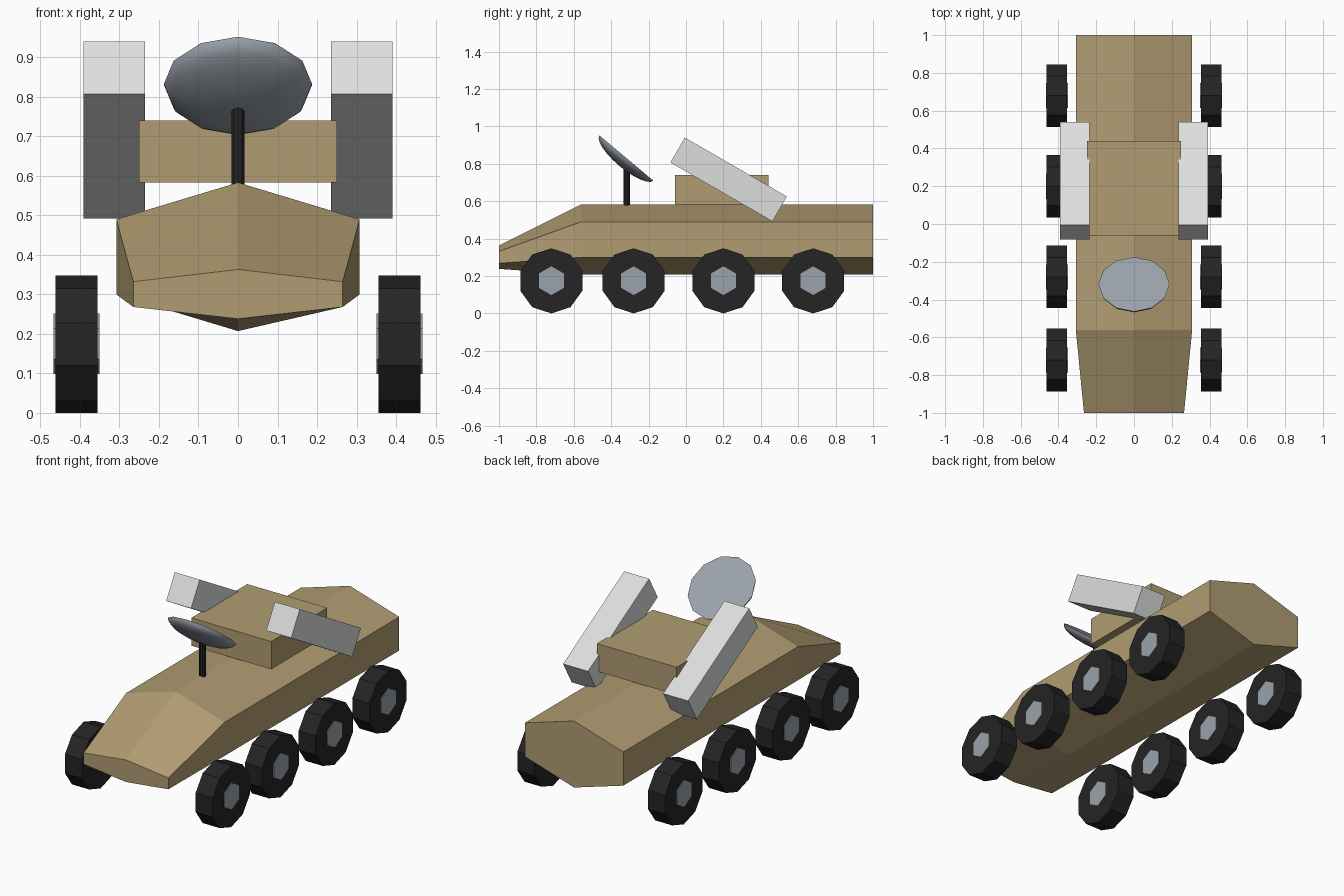
import bpy, bmesh, math
from mathutils import Matrix, Vector

cube = bpy.data.objects.get("Cube")
if cube:
    bpy.data.objects.remove(cube, do_unlink=True)


def material(name, rgb):
    m = bpy.data.materials.new(name)
    m.use_nodes = True
    m.diffuse_color = (*rgb, 1)
    bsdf = m.node_tree.nodes["Principled BSDF"]
    bsdf.inputs["Base Color"].default_value = (*rgb, 1)
    bsdf.inputs["Roughness"].default_value = 0.7
    return m


SAND = material("sand_paint", (0.44, 0.335, 0.17))
PALE = material("pale_grey", (0.72, 0.74, 0.73))
STEEL = material("steel_grey", (0.33, 0.365, 0.41))
RUBBER = material("black_rubber", (0.018, 0.018, 0.018))


def finish(name, bm, mat):
    bmesh.ops.recalc_face_normals(bm, faces=bm.faces)
    mesh = bpy.data.meshes.new(name)
    bm.to_mesh(mesh)
    bm.free()
    mesh.materials.append(mat)
    obj = bpy.data.objects.new(name, mesh)
    bpy.context.collection.objects.link(obj)
    return obj


def loft(name, sections, mat):
    """Skin a row of matching outlines and cap both ends."""
    bm = bmesh.new()
    rings = [[bm.verts.new(p) for p in s] for s in sections]
    n = len(rings[0])
    for a, b in zip(rings, rings[1:]):
        for i in range(n):
            j = (i + 1) % n
            bm.faces.new((a[i], a[j], b[j], b[i]))
    bm.faces.new(rings[0])
    bm.faces.new(rings[-1])
    return finish(name, bm, mat)


def box(name, size, centre, mat, tilt=0):
    bm = bmesh.new()
    bmesh.ops.create_cube(bm, size=1, matrix=Matrix.Diagonal((*size, 1)))
    obj = finish(name, bm, mat)
    obj.location = centre
    obj.rotation_euler.x = math.radians(tilt)
    return obj


def wheel_ring(x, y, z, radius, sides):
    angles = [math.tau * i / sides for i in range(sides)]
    return [(x, y + radius * math.sin(a), z + radius * math.cos(a)) for a in angles]


# Hull: six-sided section, tapering at the nose
def hull_section(y, half, ridge, upper, lower, keel):
    return [(0, y, ridge), (half, y, upper), (half, y, lower),
            (0, y, keel), (-half, y, lower), (-half, y, upper)]


loft("hull", [hull_section(-1, 0.265, 0.363, 0.332, 0.268, 0.238),
              hull_section(-0.56, 0.308, 0.583, 0.49, 0.3, 0.207),
              hull_section(1, 0.308, 0.583, 0.49, 0.3, 0.207)], SAND)

# Turret and the tilted launchers on its sides
box("turret", (0.5, 0.5, 0.157), (0, 0.19, 0.6615), SAND)
for side, s in (("left", 1), ("right", -1)):
    box(f"launcher_{side}", (0.156, 0.63, 0.154), (s * 0.313, 0.228, 0.716), PALE, -30)

    # Wheels with hexagonal hubs
    for i, y in enumerate((-0.72, -0.28, 0.2, 0.68), 1):
        loft(f"tyre_{side}_{i}",
             [wheel_ring(s * x, y, 0.174, 0.174, 10) for x in (0.355, 0.462)], RUBBER)
        loft(f"hub_{side}_{i}",
             [wheel_ring(s * x, y, 0.175, 0.077, 6) for x in (0.35, 0.467)], STEEL)

# Mast
bm = bmesh.new()
bmesh.ops.create_cone(bm, cap_ends=True, segments=10, radius1=0.0175, radius2=0.0175,
                      depth=0.21, matrix=Matrix.Translation((0, -0.317, 0.675)))
finish("mast", bm, RUBBER)

# Dish: flattened half sphere with a flat face, leaning back
bm = bmesh.new()
bmesh.ops.create_uvsphere(bm, u_segments=12, v_segments=12, radius=0.188)
bmesh.ops.delete(bm, geom=[v for v in bm.verts if v.co.z > 0.001], context="VERTS")
bmesh.ops.holes_fill(bm, edges=[e for e in bm.edges if e.is_boundary], sides=0)
bmesh.ops.scale(bm, vec=Vector((1, 1, 0.3)), verts=bm.verts)
dish = finish("dish", bm, STEEL)
dish.location = (0, -0.319, 0.831)
dish.rotation_euler.x = math.radians(-40)
bpy.ops.object.select_all(action="DESELECT")
dish.select_set(True)
bpy.context.view_layer.objects.active = dish
bpy.ops.object.shade_smooth_by_angle(angle=math.radians(40))
